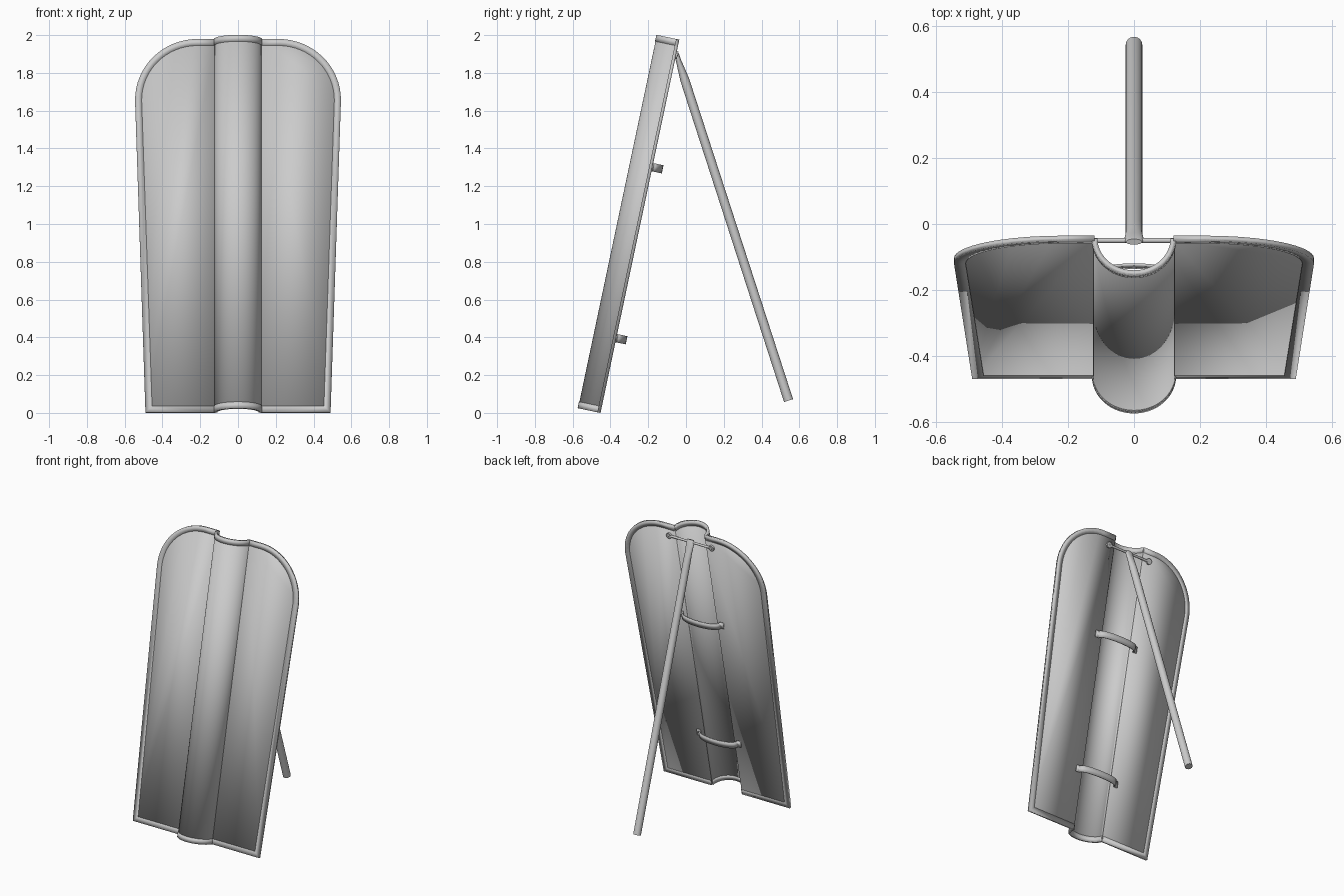
import bpy, bmesh
from math import sin, cos, pi, atan2
from mathutils import Matrix, Vector

if "Cube" in bpy.data.objects:
    bpy.data.objects.remove(bpy.data.objects["Cube"])

# Shield frame: local z runs up the board, local -y is its front
LEAN = Matrix.Translation((0, -0.455, 0)) @ Matrix.Rotation(-0.208, 4, 'X')
H = 2.02


def finish(name, bm, matrix, thickness=0):
    bmesh.ops.recalc_face_normals(bm, faces=bm.faces)
    me = bpy.data.meshes.new(name)
    bm.to_mesh(me)
    bm.free()
    ob = bpy.data.objects.new(name, me)
    bpy.context.collection.objects.link(ob)
    ob.matrix_world = matrix
    if thickness:
        mod = ob.modifiers.new("Thickness", 'SOLIDIFY')
        mod.thickness = thickness
        mod.offset = 0
    bpy.ops.object.select_all(action='DESELECT')
    ob.select_set(True)
    bpy.context.view_layer.objects.active = ob
    bpy.ops.object.shade_smooth_by_angle(angle=0.6)
    return ob


def bridge(bm, rows, closed=False):
    n = len(rows[0])
    vs = [[bm.verts.new(p) for p in r] for r in rows]
    for a, b in zip(vs, vs[1:]):
        for i in range(n if closed else n - 1):
            j = (i + 1) % n
            bm.faces.new((a[i], a[j], b[j], b[i]))
    return vs


def outline(side, d=0.0):
    pts = [(0.119, d), (0.49 - d, d)]
    for i in range(17):
        t = pi / 2 * i / 16
        pts.append((0.215 + (0.33 - d) * cos(t), H - 0.33 + (0.33 - d) * sin(t)))
    pts.append((0.119, H - d))
    return [(side * x, -0.006, z) for x, z in pts]


# Side boards
bm = bmesh.new()
for s in (1, -1):
    bm.faces.new([bm.verts.new(p) for p in outline(s)])
finish("shield_boards", bm, LEAN, 0.012)

# Raised edge binding round the boards
bm = bmesh.new()
for s in (1, -1):
    bridge(bm, [outline(s), outline(s, 0.035)])
finish("edge_binding", bm, LEAN, 0.017)


# Hollow central ridge with bindings at both ends
def ridge(name, z0, z1, thickness):
    bm = bmesh.new()
    bridge(bm, [[(-0.119 * cos(pi * i / 32), -0.006 - 0.107 * sin(pi * i / 32), z)
                 for i in range(33)] for z in (z0, z1)])
    finish(name, bm, LEAN, thickness)


ridge("central_ridge", 0, H, 0.012)
ridge("ridge_binding_bottom", 0, 0.035, 0.017)
ridge("ridge_binding_top", H - 0.035, H, 0.017)

# Two bowed grip straps with flat end tabs
for name, zc in (("upper_strap", 1.33), ("lower_strap", 0.405)):
    path = [(-0.17, 0.004)]
    path += [(-0.145 * cos(pi * i / 20), 0.004 + 0.05 * sin(pi * i / 20) ** 0.8)
             for i in range(21)]
    path.append((0.17, 0.004))
    bm = bmesh.new()
    bridge(bm, [[(x, y, zc + dz) for x, y in path] for dz in (-0.022, 0.022)])
    finish(name, bm, LEAN, 0.008)


def rod(name, a, b, rings, sides=24):
    # rings: (fraction along, x radius, other radius)
    a, b = Vector(a), Vector(b)
    d = b - a
    bm = bmesh.new()
    rows = [[(rx * cos(2 * pi * i / sides), ry * sin(2 * pi * i / sides), t * d.length)
             for i in range(sides)] for t, rx, ry in rings]
    vs = bridge(bm, rows, True)
    bm.faces.new(vs[0])
    bm.faces.new(vs[-1])
    if abs(d.x) > 0.99 * d.length:
        rot = Matrix.Rotation(pi / 2, 4, 'Y')
    else:
        rot = Matrix.Rotation(atan2(-d.y, d.z), 4, 'X')
    finish(name, bm, Matrix.Translation(a) @ rot)


# Hinge bar across the hollow, held by two round eyes
bar_y, bar_z = -0.05, 1.895
rod("hinge_bar", (-0.17, bar_y, bar_z), (0.17, bar_y, bar_z),
    [(0, 0.008, 0.008), (1, 0.008, 0.008)], 16)
for side, x in (("left", -0.165), ("right", 0.165)):
    bm = bmesh.new()
    bmesh.ops.create_cone(bm, cap_ends=True, segments=20, radius1=0.02, radius2=0.02,
                          depth=0.014, matrix=Matrix.Translation((x, 0.004, 1.938))
                          @ Matrix.Rotation(pi / 2, 4, 'X'))
    finish("hinge_eye_" + side, bm, LEAN)

# Prop stick, flattened at the hinge
rod("prop_stick", (0, -0.054, 1.91), (0, 0.543, 0.065),
    [(0, 0.024, 0.009), (0.008, 0.03, 0.013), (0.025, 0.028, 0.014), (0.045, 0.025, 0.018),
     (0.08, 0.025, 0.024), (1, 0.025, 0.025)])
